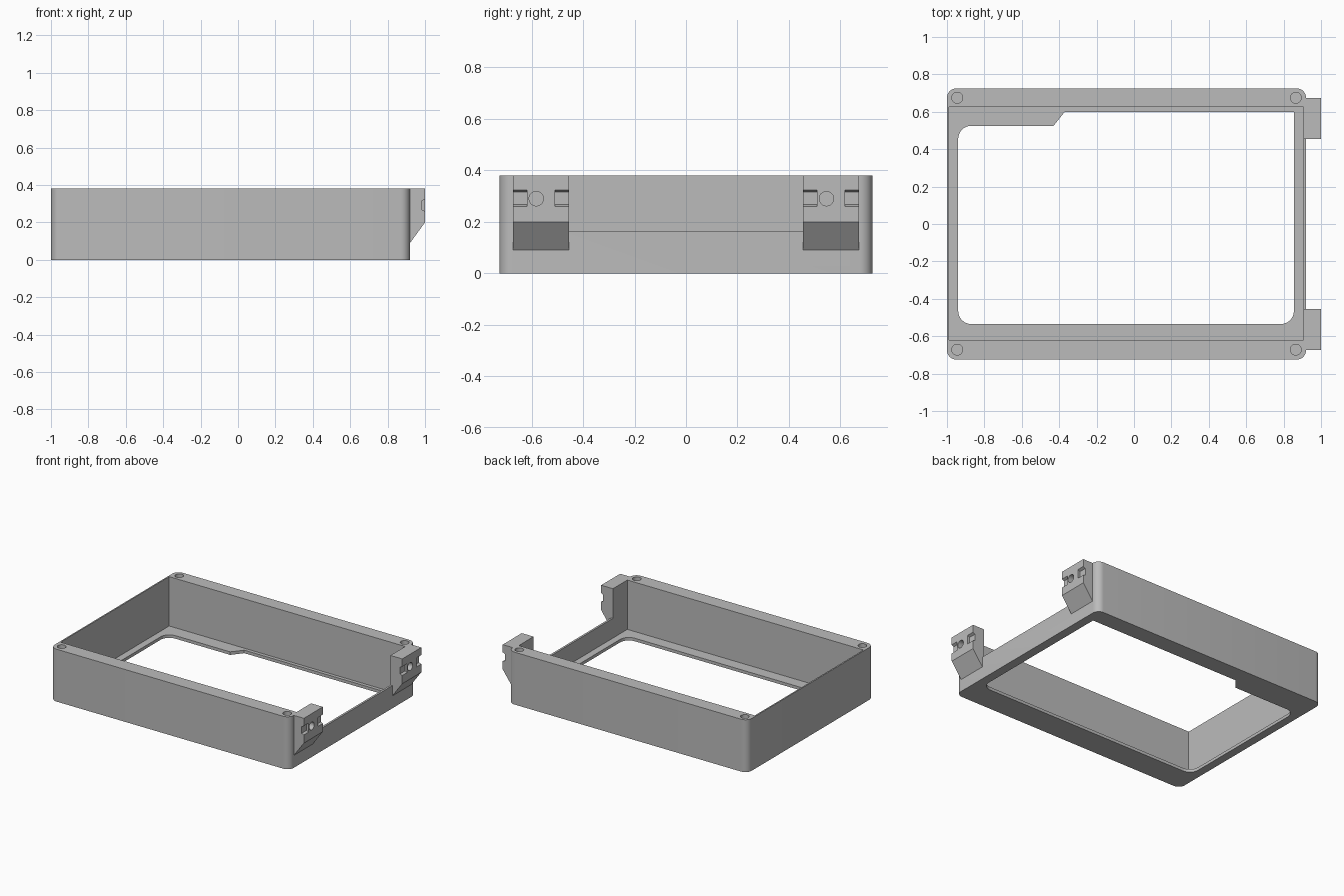
import bpy, bmesh, math
from mathutils import Vector

if "Cube" in bpy.data.objects:
    bpy.data.objects.remove(bpy.data.objects["Cube"], do_unlink=True)

grey = bpy.data.materials.new("plain grey")
grey.use_nodes = True
colour = (0.5, 0.5, 0.5, 1)
grey.diffuse_color = colour
grey.node_tree.nodes["Principled BSDF"].inputs["Base Color"].default_value = colour

HEIGHT, FLOOR, LOW_WALL = 0.38, 0.022, 0.165
X0, X1, Y = -1.0, 0.92, 0.725


def rounded(corners, steps=8):
    """Outline from (x, y, radius) corners, with each rounded corner as an arc."""
    out = []
    for i, (x, y, r) in enumerate(corners):
        p = Vector((x, y))
        if r == 0:
            out.append(p)
            continue
        a = (Vector(corners[i - 1][:2]) - p).normalized()
        b = (Vector(corners[(i + 1) % len(corners)][:2]) - p).normalized()
        centre = p + (a + b) * r
        for k in range(steps + 1):
            t = k / steps * math.pi / 2
            out.append(centre - b * r * math.cos(t) - a * r * math.sin(t))
    return out


def prism(name, outline, low, high, place=lambda u, v, w: (u, v, w)):
    """Extrude an outline between two levels; place maps it into space."""
    bm = bmesh.new()
    base = [bm.verts.new(place(u, v, low)) for u, v in outline]
    top = [bm.verts.new(place(u, v, high)) for u, v in outline]
    bm.faces.new(base)
    bm.faces.new(top)
    n = len(base)
    for i in range(n):
        j = (i + 1) % n
        bm.faces.new((base[i], base[j], top[j], top[i]))
    bmesh.ops.recalc_face_normals(bm, faces=bm.faces)
    mesh = bpy.data.meshes.new(name)
    bm.to_mesh(mesh)
    bm.free()
    mesh.materials.append(grey)
    obj = bpy.data.objects.new(name, mesh)
    bpy.context.collection.objects.link(obj)
    return obj


def box(name, x0, x1, y0, y1, z0, z1):
    return prism(name, [(x0, y0), (x1, y0), (x1, y1), (x0, y1)], z0, z1)


def circle(u, v, r, n=32):
    return [(u + r * math.cos(2 * math.pi * k / n),
             v + r * math.sin(2 * math.pi * k / n)) for k in range(n)]


def activate(obj):
    bpy.ops.object.select_all(action="DESELECT")
    obj.select_set(True)
    bpy.context.view_layer.objects.active = obj


def cut(obj, cutter):
    cutter.hide_render = True
    mod = obj.modifiers.new("cut", "BOOLEAN")
    mod.operation, mod.solver, mod.object = "DIFFERENCE", "EXACT", cutter
    activate(obj)
    bpy.ops.object.modifier_apply(modifier=mod.name)
    bpy.data.objects.remove(cutter, do_unlink=True)


def finish(obj):
    activate(obj)
    bpy.ops.object.shade_smooth_by_angle(angle=math.radians(30))


# Tray frame with rounded vertical corners
r = 0.05
frame = prism("frame", rounded([(X0, -Y, r), (X1, -Y, r), (X1, Y, r), (X0, Y, r)]),
              0, HEIGHT)
cut(frame, box("cavity", -0.99, 0.905, -0.62, 0.625, FLOOR, 1))

# Window in the floor, with a stepped back edge
r = 0.07
window = rounded([(-0.94, -0.535, r), (0.855, -0.535, r), (0.855, 0.6, 0),
                  (-0.37, 0.6, 0), (-0.43, 0.525, 0), (-0.94, 0.525, r)])
cut(frame, prism("window", window, -0.1, 0.1))

# Lowered right wall between the clips
cut(frame, box("wall_gap", 0.88, 1.1, -0.455, 0.455, LOW_WALL, 1))

# Screw holes in the top rim
for x in (-0.945, 0.865):
    for y in (-0.672, 0.675):
        cut(frame, prism("screw_hole", circle(x, y, 0.029), 0.18, 0.5))
finish(frame)

# Clips on the right wall: tapered block, side notches and a bolt hole
along_y = lambda u, v, w: (u, w, v)
along_x = lambda u, v, w: (w, u, v)
for name, middle in (("front_clip", -0.564), ("back_clip", 0.564)):
    y0, y1 = middle - 0.109, middle + 0.109
    clip = prism(name, [(X1, 0.09), (1, 0.2), (1, HEIGHT), (X1, HEIGHT)], y0, y1, along_y)
    notch = [(1.01, 0.255), (0.983, 0.267), (0.983, 0.315), (1.01, 0.33)]
    for a, b in ((y0 - 0.05, y0 + 0.055), (y1 - 0.055, y1 + 0.05)):
        cut(clip, prism("notch", notch, a, b, along_y))
    cut(clip, prism("bolt_hole", circle(middle - 0.018, 0.29, 0.028), 0.93, 1.1, along_x))
    finish(clip)
